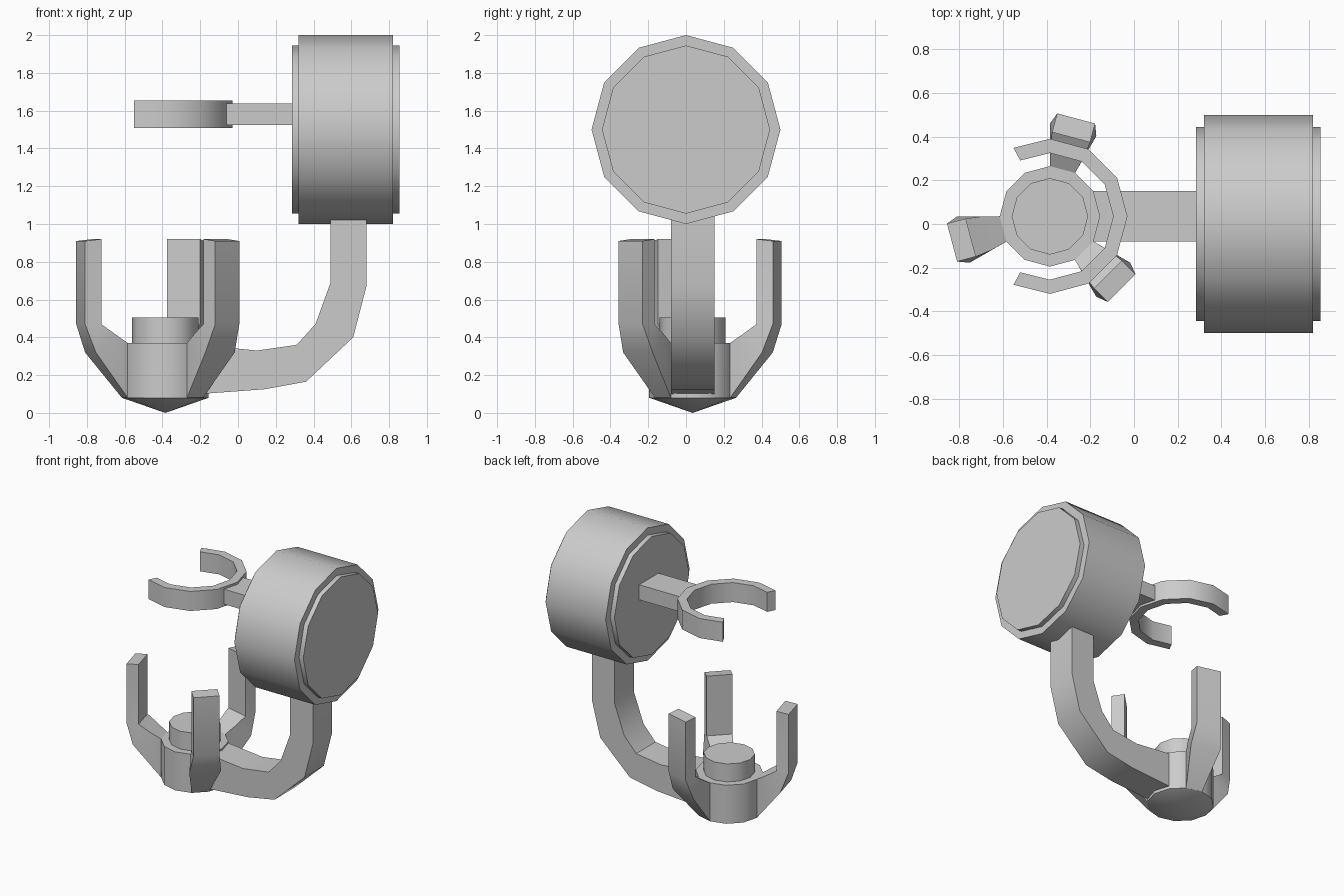
import bpy, bmesh
from math import sin, cos, radians
from mathutils import Vector

if "Cube" in bpy.data.objects:
    bpy.data.objects.remove(bpy.data.objects["Cube"])

CX, CY = -0.385, 0.035          # centre of cup and ring


def make(name, verts, faces):
    bm = bmesh.new()
    vs = [bm.verts.new(v) for v in verts]
    for f in faces:
        bm.faces.new([vs[i] for i in f])
    bmesh.ops.recalc_face_normals(bm, faces=bm.faces)
    me = bpy.data.meshes.new(name)
    bm.to_mesh(me)
    bm.free()
    me.shade_smooth()
    me.set_sharp_from_angle(angle=radians(35))
    ob = bpy.data.objects.new(name, me)
    bpy.context.collection.objects.link(ob)
    return ob


def loft(name, rings):
    """Join equal-length vertex rings and cap both ends."""
    n = len(rings[0])
    verts = [v for r in rings for v in r]
    faces = [(k * n + i, k * n + (i + 1) % n, (k + 1) * n + (i + 1) % n, (k + 1) * n + i)
             for k in range(len(rings) - 1) for i in range(n)]
    last = (len(rings) - 1) * n
    faces += [tuple(range(n)), tuple(range(last, last + n))]
    return make(name, verts, faces)


def circle(r, n=12):
    return [(r * cos(radians(360 * i / n)), r * sin(radians(360 * i / n))) for i in range(n)]


def drum(name, r, x0, x1):
    return loft(name, [[(x, a, 1.5 + b) for a, b in circle(r)] for x in (x0, x1)])


def disc(name, r, z0, z1):
    return loft(name, [[(CX + a, CY + b, z) for a, b in circle(r)] for z in (z0, z1)])


# Drum body and end plates
drum("drum_body", 0.5, 0.32, 0.82)
drum("drum_left_plate", 0.445, 0.285, 0.33)
drum("drum_right_plate", 0.445, 0.81, 0.855)

# Cup wall with a pointed underside
wall = [(CX + a, CY + b, z) for z in (0.08, 0.37) for a, b in circle(0.23)]
faces = [(i, (i + 1) % 12, 12 + (i + 1) % 12, 12 + i) for i in range(12)]
faces += [tuple(range(12, 24))] + [(24, (i + 1) % 12, i) for i in range(12)]
make("cup", wall + [(CX, CY, 0)], faces)
disc("cup_plug", 0.175, 0.36, 0.505)

# Three prongs growing out of the cup: (outer radius, half width, z), (inner radius, half width, z)
sections = [((0.222, 0.06, 0.08), (0.222, 0.06, 0.37)),
            ((0.41, 0.11, 0.32), (0.30, 0.08, 0.42)),
            ((0.464, 0.09, 0.47), (0.375, 0.09, 0.47)),
            ((0.464, 0.09, 0.91), (0.375, 0.09, 0.92))]
for k, ang in enumerate((75, 195, 315)):
    c, s = cos(radians(ang)), sin(radians(ang))

    def place(a, w, z):
        return (CX + a * c - w * s, CY + a * s + w * c, z)
    rings = []
    for (ao, wo, zo), (ai, wi, zi) in sections:
        rings.append([place(ao, -wo, zo), place(ao, wo, zo), place(ai, wi, zi), place(ai, -wi, zi)])
    loft(f"prong_{k + 1}", rings)

# Curved lower arm from cup to drum: (outer x, z), (inner x, z)
arm = [((-0.2, 0.10), (-0.2, 0.36)), ((0.14, 0.125), (0.10, 0.33)), ((0.36, 0.165), (0.31, 0.36)),
       ((0.61, 0.40), (0.41, 0.47)), ((0.68, 0.67), (0.49, 0.69)), ((0.68, 1.04), (0.49, 1.04))]
Y0, Y1 = -0.08, 0.15
loft("lower_arm", [[(a, Y0, b), (a, Y1, b), (c, Y1, d), (c, Y0, d)] for (a, b), (c, d) in arm])

# Upper arm holding the open ring
loft("upper_arm", [[(x, Y0, 1.525), (x, Y1, 1.525), (x, Y1, 1.638), (x, Y0, 1.638)] for x in (-0.08, 0.3)])

# Open ring
rings = []
for ang in (-118, -90, -60, -30, 0, 30, 60, 90, 118):
    d = Vector((cos(radians(ang)), sin(radians(ang)), 0))
    rings.append([Vector((CX, CY, z)) + d * r
                  for r, z in ((0.355, 1.508), (0.355, 1.655), (0.29, 1.655), (0.29, 1.508))])
loft("open_ring", rings)
